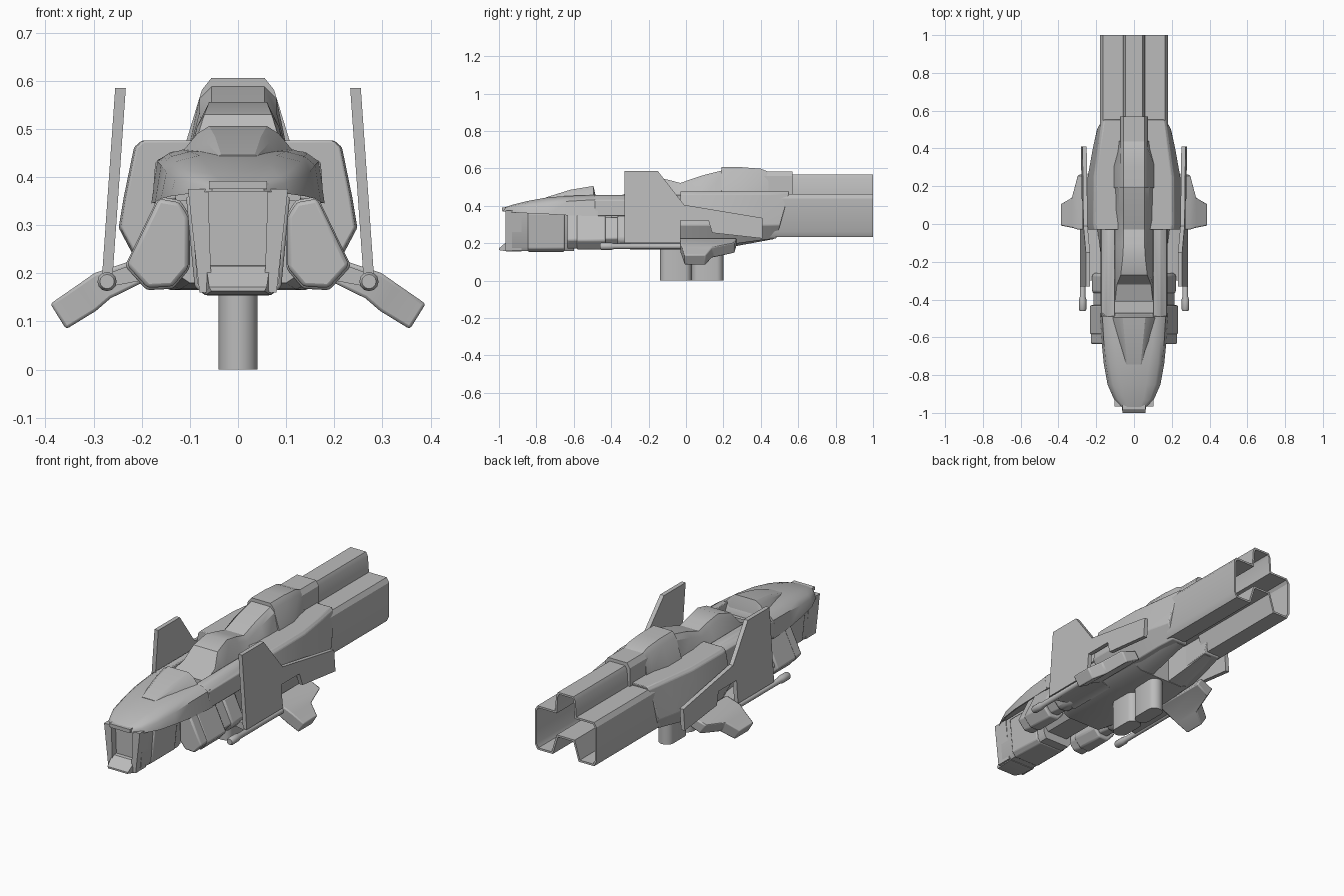
import bpy, bmesh, math
from mathutils import Vector

grey = bpy.data.materials.new("plain_grey")
grey.diffuse_color = (0.5, 0.5, 0.5, 1)


def make(name, bm, bevel=0.0, smooth=30):
    bmesh.ops.recalc_face_normals(bm, faces=bm.faces)
    me = bpy.data.meshes.new(name)
    bm.to_mesh(me)
    bm.free()
    me.materials.append(grey)
    ob = bpy.data.objects.new(name, me)
    bpy.context.collection.objects.link(ob)
    bpy.context.view_layer.objects.active = ob
    ob.select_set(True)
    if bevel:
        b = ob.modifiers.new("bevel", 'BEVEL')
        b.width, b.segments, b.limit_method = bevel, 2, 'ANGLE'
        b.angle_limit = math.radians(25)
    bpy.ops.object.shade_smooth_by_angle(angle=math.radians(smooth))
    ob.select_set(False)
    return ob


def loft(name, rings, bevel=0.0, smooth=30, hollow=0.0):
    """Skin rings of 3D points and cap both ends; hollow recesses the last cap."""
    bm = bmesh.new()
    rows = [[bm.verts.new(p) for p in r] for r in rings]
    n = len(rows[0])
    for a, b in zip(rows, rows[1:]):
        for i in range(n):
            bm.faces.new((a[i], a[(i + 1) % n], b[(i + 1) % n], b[i]))
    bm.faces.new(rows[0])
    end = bm.faces.new(rows[-1][::-1])
    if hollow:
        bmesh.ops.recalc_face_normals(bm, faces=bm.faces)
        bmesh.ops.inset_region(bm, faces=[end], thickness=0.01, use_even_offset=True)
        bmesh.ops.inset_region(bm, faces=[end], thickness=0.0005, depth=-hollow)
    return make(name, bm, bevel, smooth)


def sym(y, half):
    """Symmetric cross-section at y from its right half, bottom to top."""
    return [(x, y, z) for x, z in half] + [(-x, y, z) for x, z in half[::-1]]


def body(name, stations, bevel=0.0, smooth=30, hollow=0.0):
    return loft(name, [sym(y, h) for y, h in stations], bevel, smooth, hollow)


def both(ob):
    """Mirror a right-hand part to the left."""
    ob.modifiers.new("mirror", 'MIRROR')
    return ob


# nose hood
def hood(y, w, low, side, top, tw):
    return (y, [(w * 0.85, low + 0.02), (w, low), (w * 0.93, side),
                (w * 0.8, side + (top - side) * 0.65), (tw, top)])


body("nose_hood", [
    hood(-0.98, 0.055, 0.37, 0.38, 0.388, 0.03),
    hood(-0.93, 0.105, 0.365, 0.388, 0.405, 0.05),
    hood(-0.85, 0.14, 0.36, 0.398, 0.425, 0.065),
    hood(-0.74, 0.16, 0.355, 0.41, 0.445, 0.08),
    hood(-0.62, 0.172, 0.348, 0.425, 0.453, 0.1),
    hood(-0.49, 0.18, 0.345, 0.432, 0.457, 0.115),
    hood(-0.47, 0.18, 0.345, 0.435, 0.42, 0.1)], smooth=35)

# raised canopy front on the hood
body("canopy_front", [
    (-0.745, [(0.045, 0.42), (0.04, 0.444), (0.035, 0.446)]),
    (-0.62, [(0.085, 0.44), (0.066, 0.472), (0.048, 0.485)]),
    (-0.495, [(0.118, 0.45), (0.085, 0.49), (0.06, 0.506)]),
    (-0.48, [(0.118, 0.42), (0.1, 0.43), (0.08, 0.44)])])

# cockpit floor and the side beams that run back to the engines
body("cockpit_floor", [(y, [(0.13, 0.35), (0.13, 0.41)]) for y in (-0.5, 0.0)])
beam = [(0.1, 0.36), (0.178, 0.345), (0.172, 0.43), (0.14, 0.452), (0.1, 0.458)]
both(loft("side_beam", [[(x, y, z) for x, z in beam] for y in (-0.49, 0.0)], 0.004))

# rear fairing and spine
def spine(y, w, low, mid, zt, tw):
    return (y, [(w, low), (mid, zt - 0.025), (tw, zt)])


body("rear_fairing", [
    spine(-0.41, 0.105, 0.38, 0.104, 0.435, 0.1),
    spine(-0.32, 0.105, 0.4, 0.1, 0.465, 0.09),
    spine(-0.27, 0.108, 0.42, 0.085, 0.53, 0.07),
    spine(-0.18, 0.105, 0.42, 0.072, 0.556, 0.06),
    spine(-0.10, 0.11, 0.42, 0.07, 0.54, 0.055),
    spine(-0.03, 0.11, 0.42, 0.075, 0.522, 0.055),
    spine(0.08, 0.11, 0.42, 0.08, 0.56, 0.055),
    spine(0.19, 0.11, 0.42, 0.08, 0.588, 0.055)])
body("spine_cap", [
    spine(0.19, 0.112, 0.46, 0.075, 0.606, 0.055),
    spine(0.30, 0.112, 0.46, 0.075, 0.606, 0.055),
    spine(0.40, 0.085, 0.46, 0.072, 0.598, 0.055),
    spine(0.44, 0.08, 0.46, 0.07, 0.582, 0.055)])
body("spine_tail", [spine(y, 0.075, 0.4, 0.072, 0.583, 0.055) for y in (0.4, 0.57)])

# nose column, its frame, lip, foot, and the jacket around it
body("nose_column", [(y, [(0.07, 0.158), (0.085, 0.18), (0.1, 0.375)]) for y in (-0.93, -0.6)])
body("column_core", [(y, [(0.06, 0.2), (0.085, 0.23), (0.09, 0.375)]) for y in (-0.62, -0.35)])
cheek = [(0.055, 0.16), (0.08, 0.16), (0.104, 0.375), (0.062, 0.375)]
both(loft("nose_frame", [[(x, y, z) for x, z in cheek] for y in (-0.965, -0.88)]))
body("nose_lip", [(y, [(0.06, 0.375), (0.06, 0.392)]) for y in (-0.985, -0.9)])
body("nose_foot", [(-1.0, [(0.055, 0.163), (0.06, 0.172)]),
                   (-0.95, [(0.068, 0.155), (0.066, 0.215)]),
                   (-0.88, [(0.07, 0.155), (0.07, 0.22)])])
body("nose_jacket", [(y, [(0.068, 0.154), (0.09, 0.172), (0.108, 0.36)])
                     for y in (-0.845, -0.65)], 0.006)

# slanted side pods with stepped rear sections
def pod(name, y0, y1, s, bevel):
    pts = [(0.10, 0.32), (0.12, 0.352), (0.165, 0.36), (0.235, 0.215),
           (0.19, 0.165), (0.135, 0.168), (0.1, 0.21)]
    cx, cz = 0.155, 0.262
    both(loft(name, [[(cx + (x - cx) * s, y, cz + (z - cz) * s) for x, z in pts]
                     for y in (y0, y1)], bevel))


pod("pod_front", -0.635, -0.575, 0.95, 0.008)
pod("pod_main", -0.585, -0.43, 1.0, 0.008)
pod("pod_neck", -0.44, -0.36, 0.78, 0.006)
pod("pod_tail", -0.37, -0.26, 0.9, 0.02)

# lower hull, split into two skids behind the grip
body("lower_hull", [
    (-0.40, [(0.10, 0.18), (0.13, 0.2), (0.14, 0.37)]),
    (-0.25, [(0.12, 0.167), (0.165, 0.19), (0.165, 0.37)]),
    (0.02, [(0.14, 0.165), (0.2, 0.19), (0.17, 0.37)]),
    (0.21, [(0.13, 0.172), (0.19, 0.2), (0.17, 0.37)])])
both(loft("rear_skid", [
    [(0.05, 0.2, 0.174), (0.13, 0.2, 0.172), (0.19, 0.2, 0.2), (0.17, 0.2, 0.37), (0.05, 0.2, 0.37)],
    [(0.07, 0.47, 0.222), (0.11, 0.47, 0.222), (0.15, 0.47, 0.235),
     (0.15, 0.47, 0.37), (0.07, 0.47, 0.37)]]))

# engine nacelles with a raked rear edge
def nacelle(y, k, low, rake=0.0, zt=0.476):
    pts = [(0.06, low), (0.19 * k, low), (0.248 * k, 0.295),
           (0.237 * k, 0.36), (0.216 * k, zt - 0.014), (0.2 * k, zt), (0.06, zt)]
    return [(x, y + rake * (z - zt), z) for x, z in pts]


both(loft("engine_nacelle", [nacelle(-0.03, 0.98, 0.19), nacelle(0.0, 1, 0.185),
                             nacelle(0.25, 0.99, 0.195), nacelle(0.42, 0.88, 0.215, 0.1),
                             nacelle(0.553, 0.79, 0.225, 0.28)], 0.004))
body("engine_bridge", [(y, [(0.08, 0.33), (0.08, 0.474)]) for y in (-0.03, 0.5)])

# hollow twin rear barrel rails with raised centre
rail = [(0.045, 0.33), (0.075, 0.233), (0.165, 0.233), (0.18, 0.262), (0.18, 0.44),
        (0.165, 0.463), (0.062, 0.463), (0.056, 0.545), (0.045, 0.566)]
body("rear_rails", [(y, rail) for y in (0.45, 1.0)], hollow=0.35)

# tail fins, leaning inward towards the top
fin = [(-0.33, 0.2), (-0.33, 0.585), (-0.15, 0.585), (-0.01, 0.405), (0.41, 0.335),
       (0.41, 0.225), (0.14, 0.255), (0.12, 0.32), (-0.03, 0.32), (-0.03, 0.2)]
lean = lambda z: 0.282 - (z - 0.2) * 0.07
both(loft("side_fin", [[(lean(z) - t, y, z) for y, z in fin] for t in (0, 0.022)]))

# rod under each fin, and the bracket to the hull
def tube(y, r):
    return [(0.272 + r * math.cos(a * math.pi / 6), y, 0.183 + r * math.sin(a * math.pi / 6))
            for a in range(12)]


both(loft("fin_rod", [tube(-0.46, 0.015), tube(-0.452, 0.02), tube(-0.40, 0.02),
                      tube(-0.385, 0.015), tube(0.0, 0.015)], smooth=40))
both(loft("fin_bracket", [[(0.14, y, 0.167), (0.2, y, 0.185), (0.27, y, 0.172),
                           (0.27, y, 0.2), (0.2, y, 0.225), (0.14, y, 0.225)]
                          for y in (-0.3, -0.02)]))

# drooped winglets
def wing(x, z, y0, y1, t):
    d = Vector((0.53, 0, 0.85)) * t
    return [(x, y0, z), (x + d.x, y0, z + d.z), (x + d.x, y1, z + d.z), (x, y1, z)]


both(loft("winglet", [wing(0.19, 0.185, -0.03, 0.27, 0.05),
                      wing(0.265, 0.148, -0.03, 0.26, 0.062),
                      wing(0.295, 0.122, -0.02, 0.14, 0.066),
                      wing(0.357, 0.084, -0.008, 0.105, 0.062)], 0.006))

# grip made of two rounded posts
def post(y0, y1, z, w=0.041, r=0.04):
    return [(w * math.cos(a), (y1 - r if math.sin(a) > 0 else y0 + r) + r * math.sin(a), z)
            for a in [math.pi * (i + 0.5) / 10 for i in range(20)]]


for name, y0, y1 in (("grip_front", -0.14, 0.03), ("grip_rear", 0.03, 0.2)):
    loft(name, [post(y0, y1, 0.0), post(y0, y1, 0.22)])
